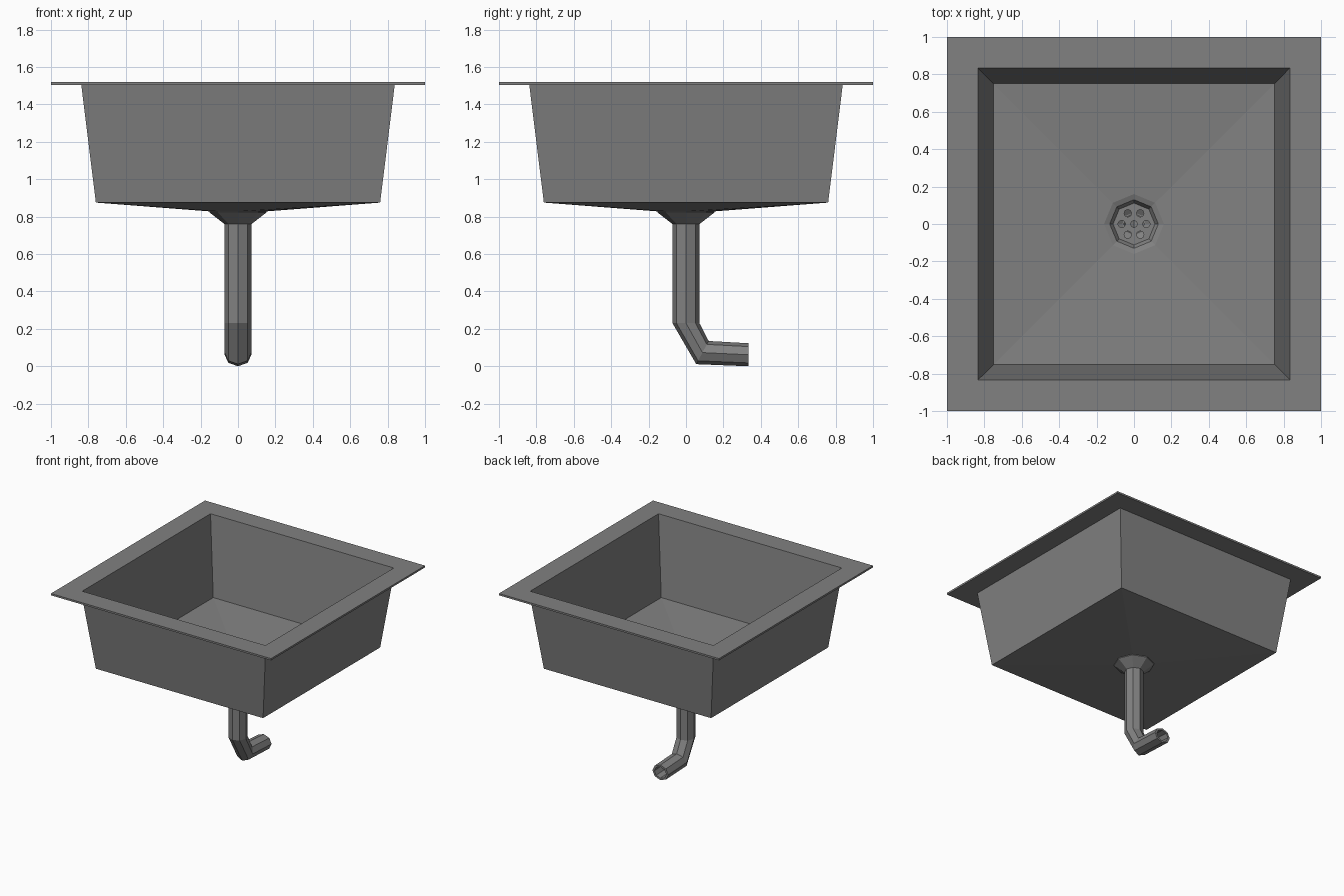
import bpy, bmesh, math
from mathutils import Vector

if "Cube" in bpy.data.objects:
    bpy.data.objects.remove(bpy.data.objects["Cube"])

steel = bpy.data.materials.new("brushed_steel")
steel.diffuse_color = (0.22, 0.22, 0.22, 1)
steel.use_nodes = True
steel.node_tree.nodes["Principled BSDF"].inputs["Base Color"].default_value = steel.diffuse_color


def finish(name, bm):
    bmesh.ops.recalc_face_normals(bm, faces=bm.faces)
    me = bpy.data.meshes.new(name)
    bm.to_mesh(me)
    bm.free()
    me.materials.append(steel)
    ob = bpy.data.objects.new(name, me)
    bpy.context.collection.objects.link(ob)
    return ob


def closed_loft(name, rings):
    """Skin 8-point rings one after another, the last joined to the first."""
    bm = bmesh.new()
    loops = [[bm.verts.new(p) for p in r] for r in rings]
    for k, a in enumerate(loops):
        b = loops[(k + 1) % len(loops)]
        for i in range(8):
            j = (i + 1) % 8
            bm.faces.new((a[i], a[j], b[j], b[i]))
    return finish(name, bm)


def octagon(r, z, cx=0, cy=0):
    return [Vector((cx + r * math.cos(i * math.pi / 4), cy + r * math.sin(i * math.pi / 4), z))
            for i in range(8)]


def square(h, z):
    # corners plus edge midpoints, so it matches an octagon ring
    pts = octagon(1, 0)
    return [Vector((p.x, p.y, 0)) * (h / max(abs(p.x), abs(p.y))) + Vector((0, 0, z)) for p in pts]


# Basin: inside surface down to the drain, then back up the outside to the rim
closed_loft("basin", [
    square(1.0, 1.52), square(0.833, 1.52), square(0.75, 0.885),
    octagon(0.16, 0.842), octagon(0.13, 0.832), octagon(0.105, 0.79), octagon(0.054, 0.76),
    octagon(0.072, 0.76), octagon(0.152, 0.822), octagon(0.152, 0.828),
    square(0.76, 0.875), square(0.838, 1.505), square(1.0, 1.505)])


# Drain pipe: octagonal hollow tube with two bends
stations = [((0, 0.765), (1, 0)), ((0, 0.23), (1, 0)),
            ((0.088, 0.073), (0.46, 0.86)), ((0.333, 0.0615), (0, 0.854))]


def pipe_ring(station, r):
    (cy, cz), (vy, vz) = station
    return [Vector((p.x, cy + p.y * vy, cz + p.y * vz)) for p in octagon(r, 0)]


closed_loft("drain_pipe", [pipe_ring(s, 0.072) for s in stations]
            + [pipe_ring(s, 0.054) for s in reversed(stations)])

# Strainer: octagonal plate with seven holes
bm = bmesh.new()
loops = [octagon(0.112, 0.80), octagon(0.018, 0.80)]
for k in range(6):
    a = k * math.pi / 3
    loops.append(octagon(0.02, 0.80, 0.066 * math.cos(a), 0.066 * math.sin(a)))
edges = []
for loop in loops:
    vs = [bm.verts.new(p) for p in loop]
    edges += [bm.edges.new((vs[i], vs[(i + 1) % 8])) for i in range(8)]
bmesh.ops.triangle_fill(bm, edges=edges, use_beauty=True, use_dissolve=False, normal=(0, 0, 1))
strainer = finish("strainer", bm)
mod = strainer.modifiers.new("thickness", 'SOLIDIFY')
mod.thickness = 0.01
mod.offset = 0
